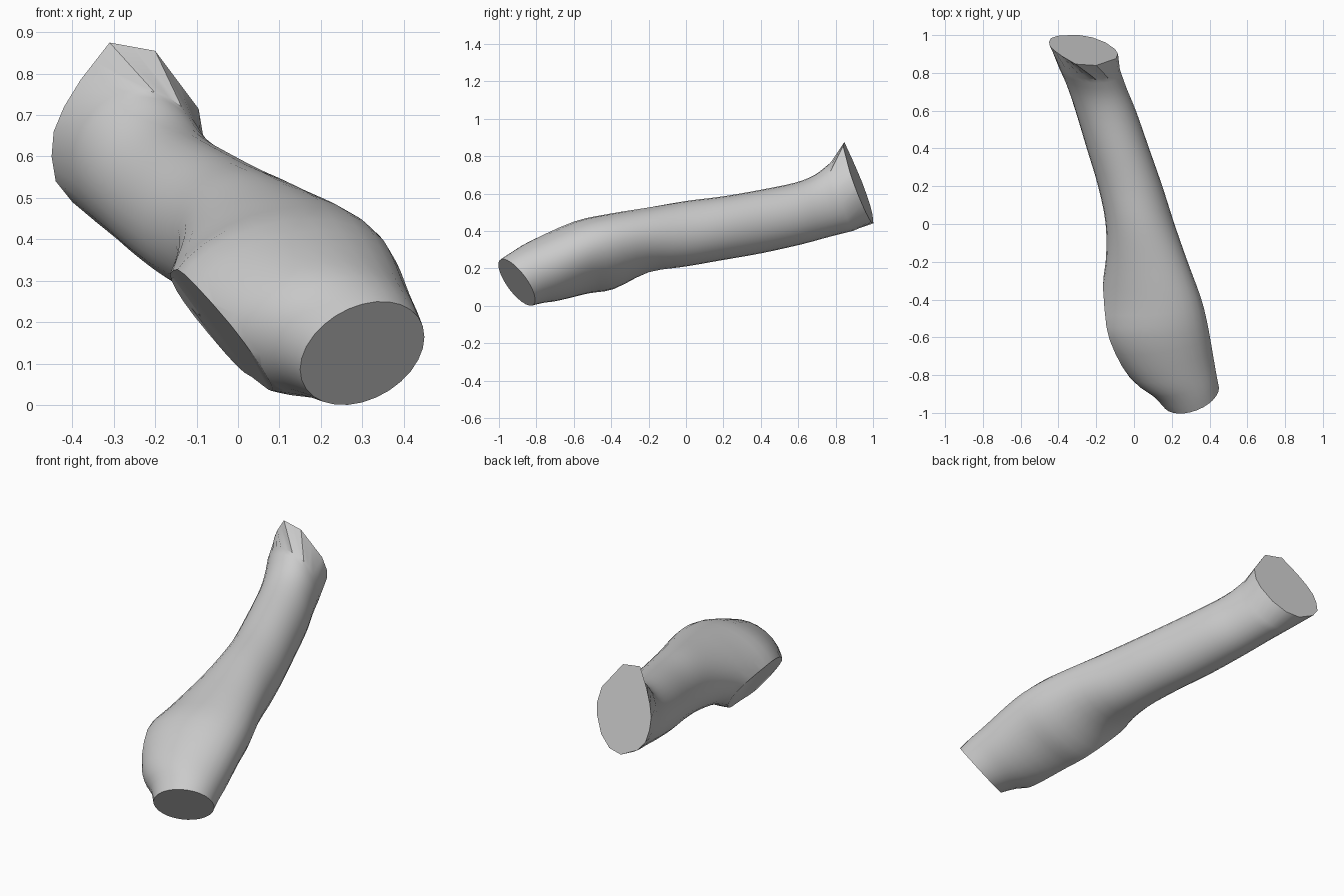
import bpy, bmesh, math
from mathutils import Vector

old = bpy.data.objects.get("Cube")
if old:
    bpy.data.objects.remove(old, do_unlink=True)

grey = bpy.data.materials.new("plain grey")
grey.use_nodes = True
grey.diffuse_color = (0.6, 0.6, 0.6, 1)
grey.node_tree.nodes["Principled BSDF"].inputs["Base Color"].default_value = (0.6, 0.6, 0.6, 1)

N = 28
# Stations along the limb: centre x, y, z, half width, half height,
# ring plane slopes dy/dx and dy/dz, roll
STATIONS = [
    (0.300, -0.905, 0.125, 0.150, 0.125, 0.45, -0.77, 0.32),
    (0.262, -0.840, 0.155, 0.175, 0.140, 0.38, -0.66, 0.30),
    (0.195, -0.750, 0.190, 0.225, 0.163, 0.30, -0.50, 0.26),
    (0.107, -0.560, 0.258, 0.282, 0.192, 0.15, -0.25, 0.25),
    (0.086, -0.400, 0.290, 0.268, 0.201, 0.05, -0.08, 0.25),
    (0.067, -0.200, 0.352, 0.217, 0.174, 0.0, 0.0, 0.12),
    (0.032, 0.000, 0.385, 0.182, 0.175, 0.0, 0.0, 0.0),
    (-0.020, 0.200, 0.415, 0.170, 0.170, 0.0, 0.0, 0.0),
    (-0.085, 0.400, 0.450, 0.165, 0.170, 0.0, 0.0, 0.0),
    (-0.150, 0.600, 0.493, 0.160, 0.165, 0.0, -0.1, 0.0),
    (-0.195, 0.720, 0.532, 0.157, 0.167, -0.03, -0.2, 0.0),
    (-0.238, 0.830, 0.580, 0.163, 0.180, -0.07, -0.35, 0.0),
]
# Outline of the flared rear end (x, z), counter-clockwise
REAR = [(-0.085, 0.64), (-0.095, 0.715), (-0.20, 0.855), (-0.31, 0.875),
        (-0.38, 0.785), (-0.42, 0.72), (-0.445, 0.66), (-0.45, 0.60),
        (-0.44, 0.54), (-0.40, 0.49), (-0.30, 0.44), (-0.22, 0.45),
        (-0.15, 0.50), (-0.10, 0.58)]


def ring_points(station):
    cx, cy, cz, rx, rz, sx, sz, roll = station
    points = []
    for i in range(N):
        a = 2 * math.pi * i / N
        dx, dz = rx * math.cos(a), rz * math.sin(a + roll)
        points.append(Vector((cx + dx, cy + sx * dx + sz * dz, cz + dz)))
    return points


def rear_points():
    points = []
    for i, (x, z) in enumerate(REAR):
        nx, nz = REAR[(i + 1) % len(REAR)]
        for px, pz in ((x, z), ((x + nx) / 2, (z + nz) / 2)):
            y = 0.926 - 0.36 * (pz - 0.64) - 0.13 * (px + 0.27)
            points.append(Vector((px, y, pz)))
    return points


def smooth_between(a, b, c, d, t):
    return 0.5 * (2 * b + (c - a) * t + (2 * a - 5 * b + 4 * c - d) * t * t
                  + (3 * b - a - 3 * c + d) * t ** 3)


# Loft the limb, smoothing between stations up to the flare
keys = [ring_points(s) for s in STATIONS]
rings = []
for k in range(len(keys) - 1):
    four = [keys[max(k - 1, 0)], keys[k], keys[k + 1], keys[min(k + 2, len(keys) - 1)]]
    for t in (0, 1 / 3, 2 / 3):
        rings.append([smooth_between(*p, t) for p in zip(*four)])
rings += [keys[-1], rear_points()]

bm = bmesh.new()
loops = [[bm.verts.new(p) for p in ring] for ring in rings]
for a, b in zip(loops, loops[1:]):
    for i in range(N):
        j = (i + 1) % N
        bm.faces.new((a[i], a[j], b[j], b[i]))
bm.faces.new(loops[0])
bm.faces.new(loops[-1])

# Flat cut across the side bulge
cut = bmesh.ops.bisect_plane(bm, geom=bm.verts[:] + bm.edges[:] + bm.faces[:],
                             plane_co=(-0.165, -0.35, 0.32),
                             plane_no=(-0.81, -0.10, -0.57), clear_outer=True)
edges = [e for e in cut["geom_cut"] if isinstance(e, bmesh.types.BMEdge)]
bmesh.ops.holes_fill(bm, edges=edges, sides=0)
bmesh.ops.recalc_face_normals(bm, faces=bm.faces[:])

mesh = bpy.data.meshes.new("limb")
bm.to_mesh(mesh)
bm.free()
mesh.materials.append(grey)
limb = bpy.data.objects.new("limb", mesh)
bpy.context.collection.objects.link(limb)

# Smooth sides with crisp cut ends
bpy.ops.object.select_all(action="DESELECT")
limb.select_set(True)
bpy.context.view_layer.objects.active = limb
bpy.ops.object.shade_smooth_by_angle(angle=math.radians(35))
